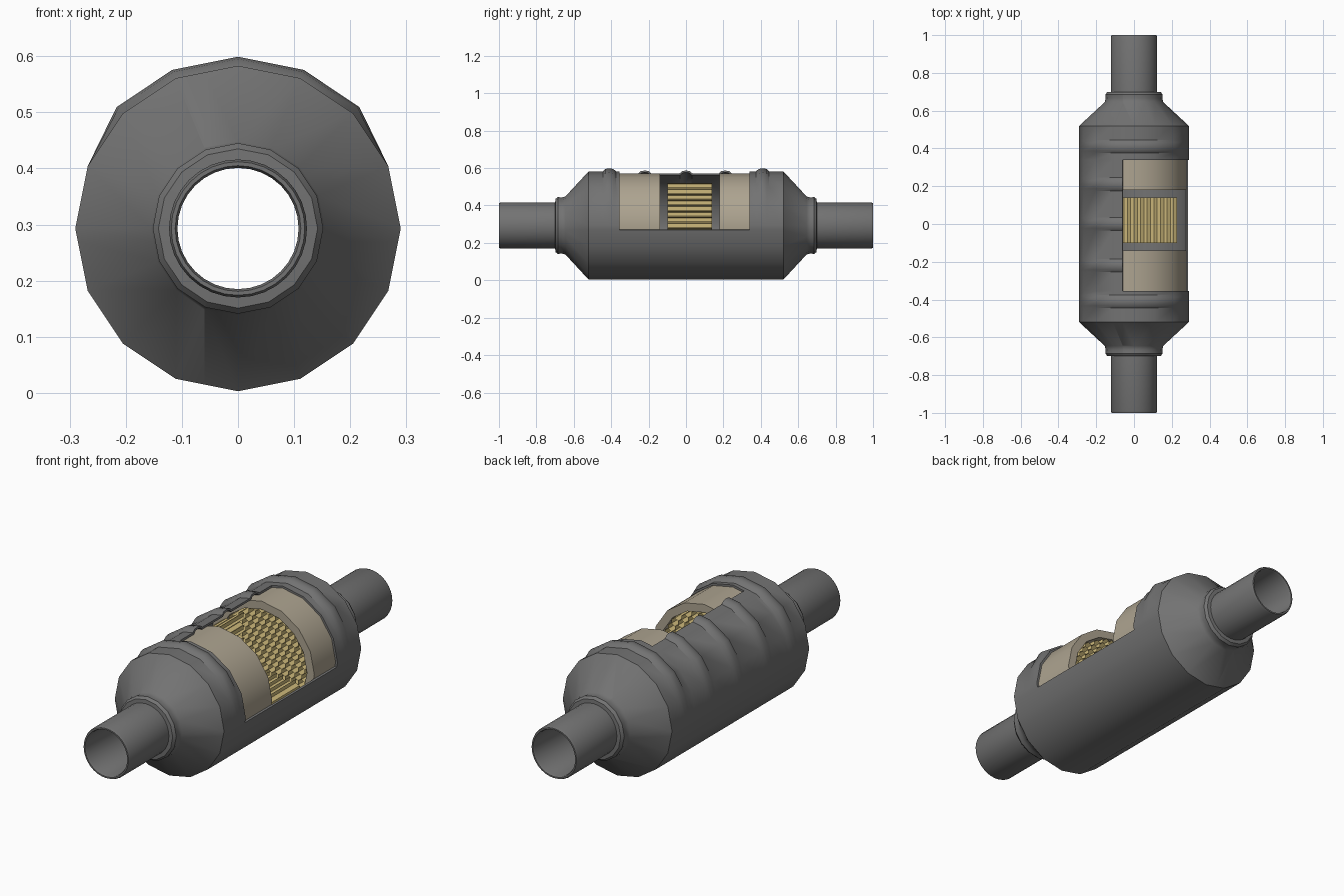
import bpy, bmesh
from math import sin, cos, pi, radians
from mathutils import Vector

if "Cube" in bpy.data.objects:
    bpy.data.objects.remove(bpy.data.objects["Cube"])

AXIS_Z = 0.293
CUT_X, CUT_Z = -0.06, 0.27


def material(name, colour):
    m = bpy.data.materials.new(name)
    m.use_nodes = True
    m.diffuse_color = (*colour, 1)
    m.node_tree.nodes["Principled BSDF"].inputs["Base Color"].default_value = (*colour, 1)
    return m


steel = material("grey steel", (0.17, 0.17, 0.17))
mat_wool = material("beige mat", (0.42, 0.37, 0.28))
ceramic = material("yellow ceramic", (0.62, 0.49, 0.20))


def finish(bm, name, mat, thickness=0, smooth=True):
    mesh = bpy.data.meshes.new(name)
    bm.to_mesh(mesh)
    bm.free()
    mesh.materials.append(mat)
    obj = bpy.data.objects.new(name, mesh)
    bpy.context.collection.objects.link(obj)
    if thickness:
        mod = obj.modifiers.new("wall", "SOLIDIFY")
        mod.thickness = thickness
        mod.offset = -1
        bpy.context.view_layer.objects.active = obj
        bpy.ops.object.modifier_apply(modifier=mod.name)
    if smooth:
        obj.data.shade_smooth()
        obj.data.set_sharp_from_angle(angle=radians(35))
    return obj


def revolve(profile, segments, closed=False):
    """Spin (y, radius, rib height) points about the long axis; ribs only rise on top."""
    bm = bmesh.new()
    rings = []
    for y, r, *rib in profile:
        ring = []
        for j in range(segments):
            t = 2 * pi * j / segments
            rr = r + (rib[0] if rib and cos(t) > 0.6 else 0)
            ring.append(bm.verts.new((rr * sin(t), y, AXIS_Z + rr * cos(t))))
        rings.append(ring)
    pairs = list(zip(rings, rings[1:])) + ([(rings[-1], rings[0])] if closed else [])
    for a, b in pairs:
        for j in range(segments):
            k = (j + 1) % segments
            bm.faces.new((a[j], a[k], b[k], b[j]))
    if closed:
        bmesh.ops.recalc_face_normals(bm, faces=bm.faces)
    return bm


def cut_window(bm, y0, y1):
    """Remove the upper +x quarter between y0 and y1."""
    planes = [((CUT_X, 0, 0), (1, 0, 0)), ((0, 0, CUT_Z), (0, 0, 1)),
              ((0, y0, 0), (0, 1, 0)), ((0, y1, 0), (0, 1, 0))]
    for co, no in planes:
        bmesh.ops.bisect_plane(bm, geom=bm.verts[:] + bm.edges[:] + bm.faces[:],
                               plane_co=co, plane_no=no, dist=1e-5)
    gone = []
    for f in bm.faces:
        c = f.calc_center_median()
        if c.x > CUT_X and c.z > CUT_Z and y0 < c.y < y1:
            gone.append(f)
    bmesh.ops.delete(bm, geom=gone, context="FACES")


# Outer shell: collars, cones and a ribbed barrel, with a window cut in it
end = [(0.70, 0.118), (0.698, 0.142), (0.685, 0.152), (0.665, 0.150), (0.645, 0.155), (0.52, 0.29)]
bump = [(-0.035, 0), (-0.022, 0.012), (0, 0.016), (0.022, 0.012), (0.035, 0)]
profile = [(-y, r) for y, r in end]
for centre in (-0.41, -0.22, 0, 0.21, 0.41):
    profile += [(centre + dy, 0.29, h) for dy, h in bump]
profile += list(reversed(end))
shell = revolve(profile, 16)
cut_window(shell, -0.355, 0.34)
finish(shell, "shell", steel, thickness=0.01)

# Inlet and outlet pipes
for name, s in (("inlet_pipe", -1), ("outlet_pipe", 1)):
    pipe = [(0.66, 0.108), (0.66, 0.123), (0.99, 0.123), (1.0, 0.119), (1.0, 0.112), (0.99, 0.108)]
    finish(revolve([(s * y, r) for y, r in pipe], 32, closed=True), name, steel)

# Insulating mats wrapped round the end bricks
SPANS = {"front": (-0.37, -0.14), "rear": (0.18, 0.36)}
for name, (a, b) in SPANS.items():
    ring = [(a, 0.24), (a, 0.279), (b, 0.279), (b, 0.24)]
    finish(revolve(ring, 16, closed=True), name + "_mat", mat_wool)


def honeycomb(y0, y1, pitch=0.035, limit=0.24):
    """Hexagonal channels with thin walls running along y."""
    bm = bmesh.new()
    size = pitch / 3 ** 0.5
    seen, walls = {}, set()
    for row in range(-9, 10):
        for col in range(-9, 10):
            cx = (col + 0.5 * (row % 2)) * pitch
            cz = row * size * 1.5
            if Vector((cx, cz)).length + size > limit:
                continue
            keys = []
            for k in range(6):
                t = pi / 3 * k
                x, z = cx + size * sin(t), cz + size * cos(t)
                key = (round(x, 4), round(z, 4))
                # merge corners that differ only by rounding
                key = next((s for s in seen if abs(s[0] - x) + abs(s[1] - z) < 1e-3), key)
                if key not in seen:
                    seen[key] = [bm.verts.new((x, y, z + AXIS_Z)) for y in (y0, y1)]
                keys.append(key)
            for k in range(6):
                walls.add(tuple(sorted((keys[k], keys[k - 1]))))
    for p, q in sorted(walls):
        bm.faces.new((seen[p][0], seen[p][1], seen[q][1], seen[q][0]))
    return bm


# Bricks: whole ones inside the mats, a quartered one in the middle
for name, (a, b) in SPANS.items():
    finish(honeycomb(a, b), name + "_brick", ceramic, smooth=False)
middle = honeycomb(-0.10, 0.14)
cut_window(middle, -0.11, 0.15)
finish(middle, "middle_brick", ceramic, smooth=False)
